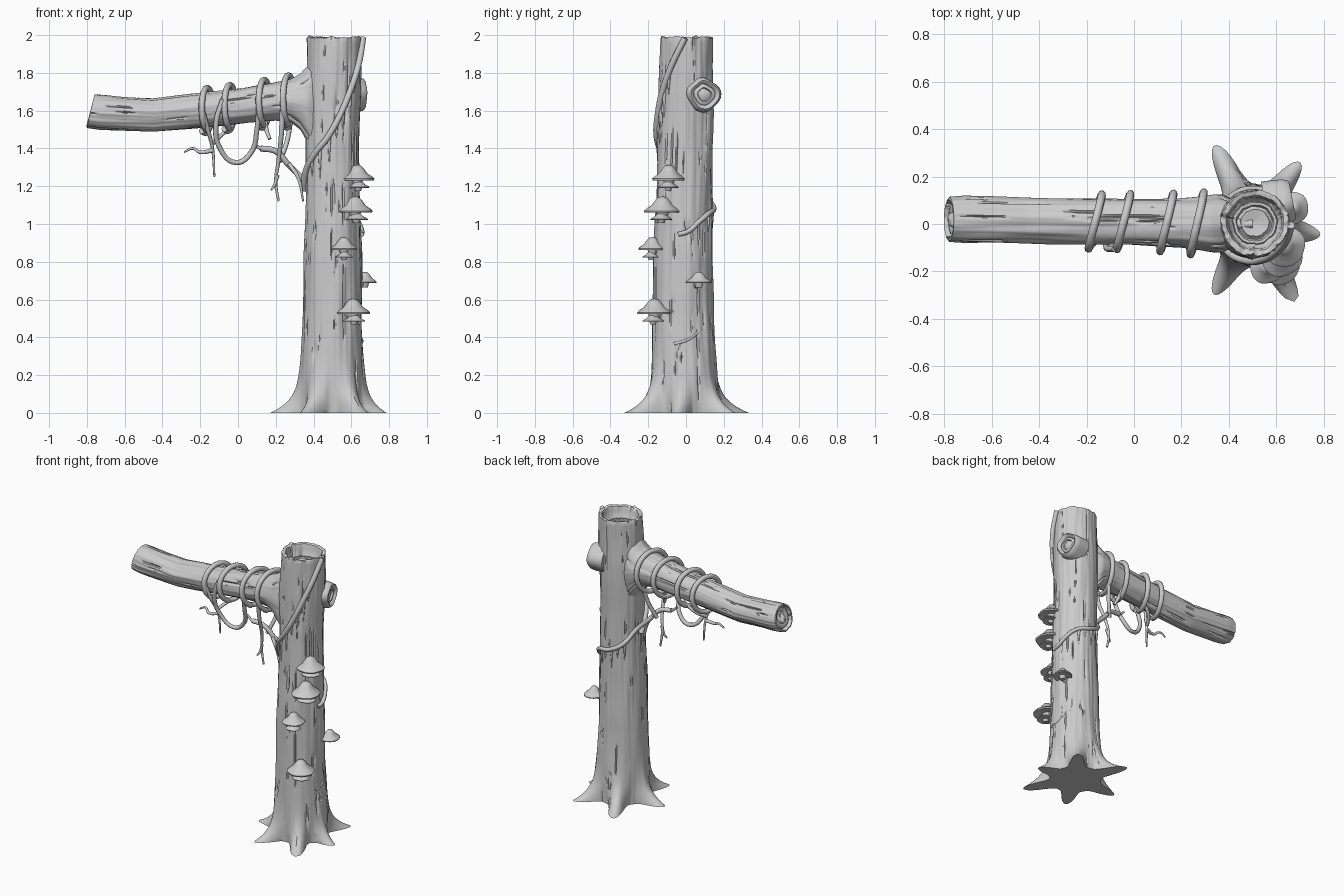
import bpy, bmesh, math
from mathutils import Vector, noise

cube = bpy.data.objects.get("Cube")
if cube:
    bpy.data.objects.remove(cube, do_unlink=True)

bark = bpy.data.materials.new("weathered_grey")
bark.use_nodes = True
GREY = (0.6, 0.6, 0.6, 1)
bark.diffuse_color = GREY
bark.node_tree.nodes["Principled BSDF"].inputs["Base Color"].default_value = GREY
TAU = math.tau


def finish(ob, angle=50):
    bpy.ops.object.select_all(action='DESELECT')
    ob.select_set(True)
    bpy.context.view_layer.objects.active = ob
    bpy.ops.object.shade_smooth_by_angle(angle=math.radians(angle))


def loft(name, rings, angle=50):
    """Skin closed rings of points and cap both ends."""
    bm = bmesh.new()
    loops = [[bm.verts.new(p) for p in ring] for ring in rings]
    n = len(loops[0])
    for a, b in zip(loops, loops[1:]):
        for i in range(n):
            j = (i + 1) % n
            bm.faces.new((a[i], a[j], b[j], b[i]))
    bm.faces.new(loops[0])
    bm.faces.new(loops[-1])
    bmesh.ops.recalc_face_normals(bm, faces=bm.faces)
    me = bpy.data.meshes.new(name)
    bm.to_mesh(me)
    bm.free()
    me.materials.append(bark)
    ob = bpy.data.objects.new(name, me)
    bpy.context.collection.objects.link(ob)
    finish(ob, angle)
    return ob


def lathe(name, profile, loc, axis=(0, 0, 1), wobble=0.06, n=28):
    """Turn a (radius, height) profile about an axis, slightly uneven."""
    turn = Vector((0, 0, 1)).rotation_difference(Vector(axis))
    rings = []
    for r, h in profile:
        ring = []
        for i in range(n):
            c, s = math.cos(TAU * i / n), math.sin(TAU * i / n)
            k = r * (1 + wobble * 2 * noise.noise(Vector((c * 1.5, s * 1.5, loc[2] * 9))))
            ring.append(Vector(loc) + turn @ Vector((c * k, s * k, h)))
        rings.append(ring)
    return loft(name, rings)


def tube(name, points, radius=0.016, tip=1.0):
    """Smooth round vine through points, tapering to the tip."""
    cu = bpy.data.curves.new(name, 'CURVE')
    cu.dimensions = '3D'
    cu.bevel_depth = radius
    cu.bevel_resolution = 2
    cu.resolution_u = 6
    cu.use_fill_caps = True
    sp = cu.splines.new('BEZIER')
    sp.bezier_points.add(len(points) - 1)
    for i, (bp, p) in enumerate(zip(sp.bezier_points, points)):
        bp.co = p
        bp.handle_left_type = bp.handle_right_type = 'AUTO'
        bp.radius = 1 + (tip - 1) * i / (len(points) - 1)
    cu.materials.append(bark)
    ob = bpy.data.objects.new(name, cu)
    bpy.context.collection.objects.link(ob)
    bpy.ops.object.select_all(action='DESELECT')
    ob.select_set(True)
    bpy.context.view_layer.objects.active = ob
    bpy.ops.object.convert(target='MESH')
    finish(bpy.context.object)


def sample(table, t):
    """Eased interpolation of rows keyed by their first number."""
    t = min(max(t, table[0][0]), table[-1][0])
    for a, b in zip(table, table[1:]):
        if t <= b[0]:
            f = (t - a[0]) / (b[0] - a[0])
            return [u + (v - u) * f for u, v in zip(a[1:], b[1:])]


def bark_relief(ang, along, seed=0.0):
    """Lumps plus long narrow cracks running with the grain."""
    c, s = math.cos(ang), math.sin(ang)
    lump = 0.008 * noise.noise(Vector((c * 2, s * 2, along * 3 + seed)))
    ridge = 0.004 * noise.noise(Vector((c * 7, s * 7, along * 2 + seed)))
    grain = abs(noise.noise(Vector((c * 4 + seed, s * 4, along * 0.9))))
    mask = noise.noise(Vector((c * 3, s * 3 + 5, along * 4 + seed)))
    crack = -0.011 * max(0, 1 - grain / 0.06) if mask > 0.12 else 0
    return lump + ridge + crack


# Trunk: centre x, centre y, half width, half depth by height
TRUNK = [(0, .50, -.005, .165, .175), (.2, .50, -.01, .165, .17), (.5, .50, -.015, .157, .162),
         (1.0, .502, -.013, .147, .152), (1.4, .50, -.005, .14, .145),
         (1.7, .505, 0, .145, .145), (2.0, .51, .005, .145, .138)]
ROOTS = [(116, .20), (52, .165), (-8, .125), (-60, .20), (240, .16), (180, .165)]


def trunk_point(ang, z, off=0.0, rough=False):
    cx, cy, rx, ry = sample(TRUNK, z)
    for deg, reach in ROOTS:
        d = (ang - math.radians(deg) + math.pi) % TAU - math.pi
        wide = 0.21 + 0.9 * z
        off += reach * math.exp(-(d / wide) ** 2) * math.exp(-z / 0.075)
    if rough:
        off += bark_relief(ang, z)
    return Vector((cx + (rx + off) * math.cos(ang), cy + (ry + off) * math.sin(ang), z))


def on_trunk(deg, z, off=0.008):
    return trunk_point(math.radians(deg), z, off)


SEG = 160
angles = [TAU * i / SEG for i in range(SEG)]
rings = [[trunk_point(a, 1.985 * (k / 110) ** 1.5, 0, True) for a in angles] for k in range(111)]
# ragged rim, hollow and growth rings inside
for scale, z, ragged in [(.97, 1.99, 1), (.84, 1.985, 1), (.78, 1.96, 0), (.75, 1.91, 0), (.66, 1.9, 0),
                         (.63, 1.915, 0), (.55, 1.915, 0), (.5, 1.895, 0), (.44, 1.9, 0),
                         (.41, 1.915, 0), (.2, 1.91, 0), (.03, 1.905, 0)]:
    ring = []
    for a in angles:
        p = trunk_point(a, 2.0, 0, True)
        k = scale * (1 + 0.04 * noise.noise(Vector((math.cos(a) * 3, math.sin(a) * 3, z * 20))))
        jag = ragged * 0.014 * noise.noise(Vector((math.cos(a) * 4, math.sin(a) * 4, 3)))
        ring.append((.51 + (p.x - .51) * k, .005 + (p.y - .005) * k, min(2.0, z + jag)))
    rings.append(ring)
loft("trunk", rings)

# Branch: centre y, centre z, half depth, half height by x, flaring into the trunk
BRANCH = [(-.78, .02, 1.597, .093, .088), (-.72, .02, 1.592, .097, .092), (-.45, .015, 1.577, .095, .087),
          (-.2, .01, 1.603, .094, .09), (0, .01, 1.625, .097, .094), (.2, .005, 1.65, .104, .1),
          (.28, .002, 1.655, .112, .112), (.33, 0, 1.648, .12, .145), (.37, 0, 1.635, .122, .2),
          (.42, 0, 1.62, .1, .28), (.5, 0, 1.62, .07, .3)]


def branch_ring(x, scale=1.0, n=96):
    y, z, ry, rz = sample(BRANCH, x)
    ring = []
    for i in range(n):
        a = TAU * i / n
        b = bark_relief(a, x, 7.3)
        tilt = 0.02 * math.sin(a) * max(0, (-.6 - x) / .18)
        ring.append((x + tilt, y + (ry + b) * scale * math.cos(a), z + (rz + b) * scale * math.sin(a)))
    return ring


end = [((-.765), .03), (-.768, .3), (-.758, .4), (-.765, .5), (-.765, .72), (-.755, .8), (-.782, .88)]
loft("branch", [branch_ring(x, s) for x, s in end] + [branch_ring(-.78 + 1.28 * k / 100) for k in range(101)])

# Cut knot on the side of the trunk
lathe("side_knot", [(.095, -.03), (.088, .05), (.082, .076), (.072, .086), (.06, .08), (.054, .066), (.046, .074),
                    (.036, .074), (.032, .062), (.022, .066), (.01, .07)],
      (.585, .085, 1.685), (1, .2, 0), 0.08)

# Shelf mushrooms: main cap, small cap below, and stalk
CAP = [(.03, .75), (.25, .7), (.42, .5), (.6, .25), (.85, .08), (1, -.06), (.97, -.16), (.7, -.1),
       (.35, -.12), (.25, -.5)]


def mushroom(name, x, y, z, r, double=True):
    lathe(name + "_cap", [(a * r, h * r) for a, h in CAP], (x, y, z))
    out = Vector((x - .5, y, 0)).normalized()
    root = Vector((x, y, z - .01)) - out * .08
    tube(name + "_stalk", [root - Vector((0, 0, .03)), (x, y, z - .005)], r * .28)
    if double:
        q = Vector((x, y, z - .047)) + out * .008
        lathe(name + "_small_cap", [(a * r * .64, h * r * .5) for a, h in CAP], q)


mushroom("upper_mushroom", .63, -.09, 1.245, .09)
mushroom("second_mushroom", .62, -.125, 1.075, .094)
mushroom("third_mushroom", .56, -.178, .875, .074)
mushroom("lower_mushroom", .608, -.168, .537, .09)
mushroom("rear_mushroom", .672, .068, .697, .066, False)

# Vine coils round the branch
for x0 in (-.165, -.045, .137, .265):
    y, z, ry, rz = sample(BRANCH, x0)
    loop = []
    for i in range(13):
        a = TAU * i / 12 - 2
        loop.append((x0 + .034 * math.cos(a) + .012 * (i / 6 - 1), y + (ry + .02) * math.cos(a),
                     z + (rz + .022 + .012 * (math.sin(a) < 0)) * math.sin(a)))
    tube("vine_coil", loop, .017)

# Hanging vines and twigs below the branch
tube("hanging_loop", [(-.08, -.105, 1.66), (-.115, -.1, 1.54), (-.1, -.06, 1.41), (-.01, -.03, 1.325),
                      (.07, -.03, 1.38), (.1, -.07, 1.5), (.11, -.1, 1.62)], .014)
tube("hanging_twig", [(-.19, -.1, 1.6), (-.16, -.07, 1.5), (-.135, -.03, 1.4), (-.125, -.02, 1.25)], .015, .35)
tube("side_twig", [(-.135, -.03, 1.39), (-.2, -.04, 1.38), (-.24, -.02, 1.4), (-.285, -.02, 1.38)], .012, .4)
tube("inner_twig", [(-.14, -.03, 1.42), (-.1, .03, 1.46), (-.02, .06, 1.53)], .011)
tube("short_twig", [(.14, .06, 1.56), (.15, .02, 1.5), (.168, 0, 1.45)], .016, .6)
tube("long_vine", [(.235, -.11, 1.6), (.23, -.09, 1.48), (.215, -.04, 1.34), (.2, -.02, 1.22),
                   (.215, -.02, 1.12)], .016, .4)
tube("long_twig", [(.21, -.03, 1.26), (.19, -.03, 1.2), (.175, -.04, 1.18)], .011, .4)
tube("rear_strand", [(.28, .08, 1.56), (.26, .05, 1.44), (.22, .01, 1.33)], .013)
tube("cross_twig", [(.25, .02, 1.34), (.2, 0, 1.39), (.12, -.01, 1.4), (.08, -.01, 1.43)], .012, .6)

# Vines climbing round the trunk
tube("front_vine", [on_trunk(*p) for p in [(-4, 1.985), (-30, 1.85), (-52, 1.72), (-75, 1.58), (-100, 1.46),
                                           (-130, 1.37), (-160, 1.28), (-185, 1.18)]], .017)
tube("rear_vine", [(.12, -.01, 1.4), (.2, 0, 1.385), (.27, .02, 1.31)]
     + [on_trunk(*p) for p in [(160, 1.22), (125, 1.13), (90, 1.08), (55, 1.055), (30, 1.01),
                               (8, .96), (-10, .945)]], .016, .8)
tube("vine_end", [(.27, .0, 1.32), (.32, -.02, 1.24), (.345, -.02, 1.12)], .013, .4)
tube("bark_scar", [on_trunk(d, z, -.004) for d, z in [(-18, .365), (10, .39), (38, .445)]], .01, .5)

# Moss drips under the trunk vines
for deg, z, drop in [(-68, 1.61, .13), (-82, 1.54, .1), (-97, 1.47, .16), (-118, 1.4, .16), (-140, 1.34, .09),
                     (-40, 1.78, .1), (-52, 1.7, .2), (130, 1.13, .12), (112, 1.1, .08), (96, 1.08, .14),
                     (76, 1.07, .09), (60, 1.05, .1)]:
    tube("moss_drip", [on_trunk(deg, z, 0), on_trunk(deg, z - drop * .5, 0), on_trunk(deg, z - drop, -.003)], .011, .15)
